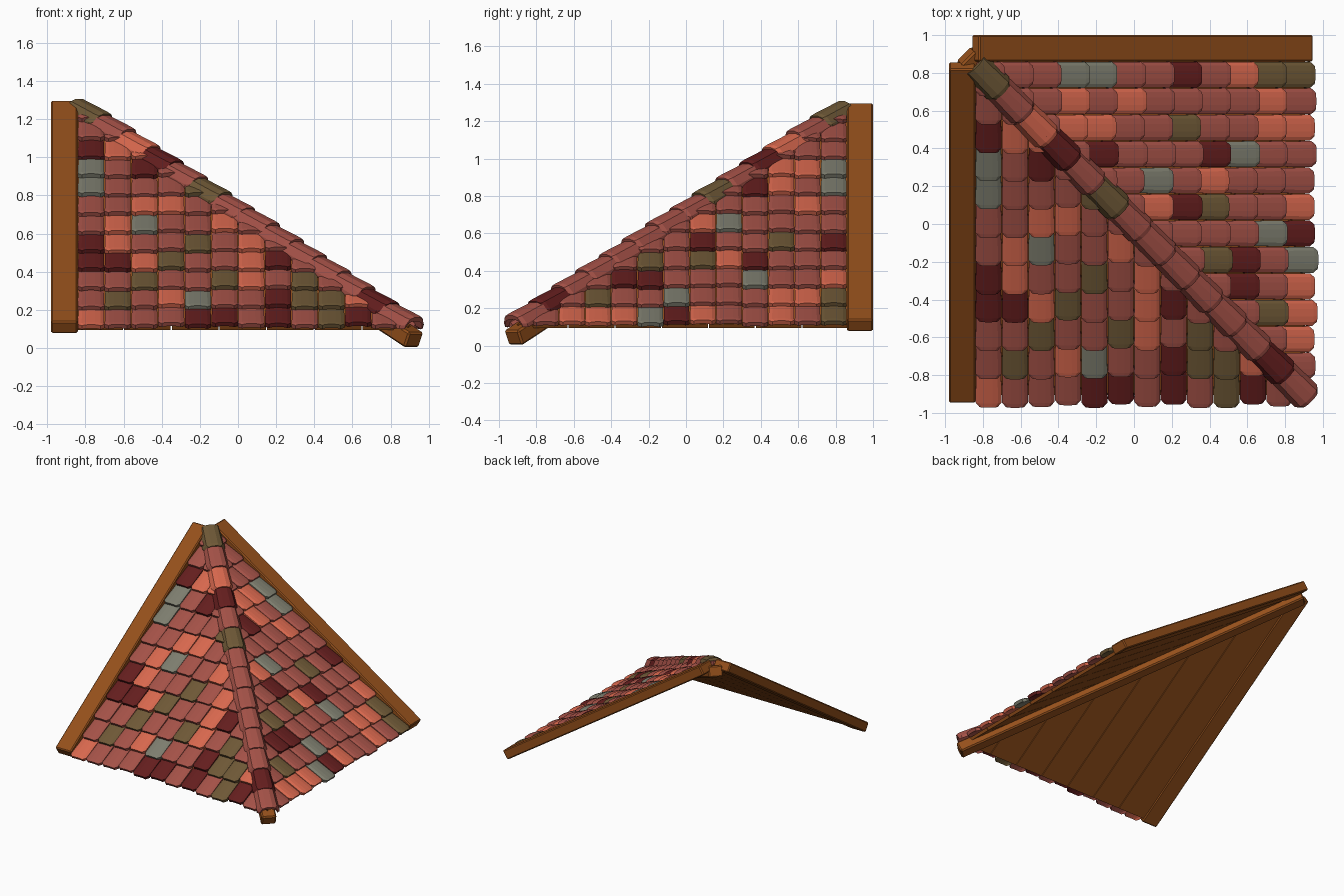
import bpy, bmesh, math, random
from mathutils import Vector

if "Cube" in bpy.data.objects:
    bpy.data.objects.remove(bpy.data.objects["Cube"])

random.seed(4)

# Materials: tile colours by letter, plus wood
COLORS = {'R': (0.38, 0.085, 0.065), 'O': (0.70, 0.14, 0.077), 'D': (0.13, 0.013, 0.013),
          'V': (0.16, 0.10, 0.038), 'G': (0.21, 0.21, 0.16), 'W': (0.30, 0.08, 0.011)}
KEYS = 'RODVGW'
MATS = []
for k in KEYS:
    m = bpy.data.materials.new('colour_' + k)
    m.diffuse_color = (*COLORS[k], 1)
    m.use_nodes = True
    m.node_tree.nodes["Principled BSDF"].inputs["Base Color"].default_value = m.diffuse_color
    MATS.append(m)

# Frames: (u across, v up the slope, w off the surface) to world
A = math.radians(33.3)
C, S = math.cos(A), math.sin(A)
RISE = math.tan(A)
HIP_Z = 0.138 + 0.95 * RISE


def slope(u, v, w):
    return Vector((u, -0.95 + v * C - w * S, 0.138 + v * S + w * C))


SIDE = Vector((1, 1, 0)).normalized()
UPHIP = Vector((-1, 1, RISE)).normalized()
HIPN = SIDE.cross(UPHIP)
HIP_STEP = math.sqrt(2 + RISE ** 2)


def hip(u, v, w):
    return Vector((0, 0, HIP_Z)) + SIDE * u + UPHIP * v + HIPN * w


def loft(bm, frame, stations, thick, mat):
    """Solid strip: each station is (v, list of (u, w)) for the upper skin."""
    rings = []
    for v, pts in stations:
        loop = [(u, w) for u, w in pts] + [(u, w - thick) for u, w in reversed(pts)]
        rings.append([bm.verts.new(frame(u, v, w)) for u, w in loop])
    n = len(rings[0])
    faces = [bm.faces.new(rings[0][::-1]), bm.faces.new(rings[-1])]
    for a, b in zip(rings, rings[1:]):
        for i in range(n):
            j = (i + 1) % n
            faces.append(bm.faces.new((a[i], a[j], b[j], b[i])))
    for f in faces:
        f.material_index = KEYS.index(mat)


def finish(bm, name, clip=False, swap=False, bevel=0):
    if clip:  # trim along the hip line
        r = bmesh.ops.bisect_plane(bm, geom=bm.verts[:] + bm.edges[:] + bm.faces[:],
                                   plane_co=(0, 0, 0), plane_no=(1, 1, 0), clear_outer=True)
        cut = [e for e in r['geom_cut'] if isinstance(e, bmesh.types.BMEdge)]
        bmesh.ops.holes_fill(bm, edges=cut, sides=0)
    if swap:  # reflect the front slope across the hip
        for v in bm.verts:
            v.co = Vector((-v.co.y, -v.co.x, v.co.z))
    bmesh.ops.recalc_face_normals(bm, faces=bm.faces[:])
    if bevel:
        bmesh.ops.bevel(bm, geom=bm.edges[:], offset=bevel, segments=1,
                        affect='EDGES', clamp_overlap=True, material=-1)
    me = bpy.data.meshes.new(name)
    bm.to_mesh(me)
    bm.free()
    for m in MATS:
        me.materials.append(m)
    ob = bpy.data.objects.new(name, me)
    bpy.context.collection.objects.link(ob)


def arch(mid, half, top, drop):
    """Faceted tile cross-section."""
    return [(mid + half * a, top - drop * b) for a, b in
            ((-1, 1), (-0.72, 0.25), (-0.3, 0), (0.3, 0), (0.72, 0.25), (1, 1))]


# Tile colours, one word per column, from the eave upwards
FRONT = ('ORRDDRRGGDRR RVRDOORRRORR RRVORGORDOR RORVRRORRDR DGRRVRRVRR DRVRRORRR '
         'RROOORRR DDRDRRR RVVRRR VVRRR DORRR RRRR').split()
RIGHT = ('VVORDRRGGRRR RORRRRORORRR OORRVRROORR RRGDRRRDRR RRRORGRRRR ORRVDORRR '
         'DGRRRRRR GRDVRRR ORDRRR OVRRR ORRR RORR').split()
PITCH, WIDTH, LENGTH = 0.179, 0.14, 2.1

for name, u0, grid, swap in (('front', -0.84, FRONT, False), ('right', -0.86, RIGHT, True)):
    # Overlapping tiles
    bm = bmesh.new()
    for c, word in enumerate(grid):
        mid = u0 + WIDTH * (c + 0.5)
        shift = random.uniform(-0.012, 0.012)
        for r in range(12):
            k = word[r] if r < len(word) else 'R'
            v = -0.018 + r * PITCH + shift + random.uniform(-0.004, 0.004)
            end = min(v + 0.205, LENGTH)
            lift = random.uniform(-0.003, 0.003)
            h = WIDTH / 2 - 0.001
            fall = 0.028 * (end - v) / 0.205
            loft(bm, slope, [(v, arch(mid, h * 0.7, lift, 0.007)),
                             (v + 0.024, arch(mid, h, lift - 0.002, 0.012)),
                             (end, arch(mid, h * 0.96, lift - fall, 0.012))], 0.024, k)
    finish(bm, name + '_tiles', True, swap)

    # Boards under the tiles
    bm = bmesh.new()
    for i in range(7):
        a = u0 - 0.01 + i * 0.25
        loft(bm, slope, [(0.025, [(a + 0.003, -0.045), (a + 0.247, -0.045)]),
                         (2.09, [(a + 0.003, -0.045), (a + 0.247, -0.045)])], 0.024, 'W')
    finish(bm, name + '_boards', True, swap)

    # Edge beam
    bm = bmesh.new()
    pts = [(u0 - 0.14, 0), (u0, 0)]
    loft(bm, slope, [(0, pts), (2.116, pts)], 0.076, 'W')
    finish(bm, name + '_edge_beam', False, swap, 0.008)

# Rafter under the hip
bm = bmesh.new()
pts = [(-0.055, -0.06), (0.055, -0.06)]
loft(bm, hip, [(-0.955 * HIP_STEP, pts), (0.86 * HIP_STEP, pts)], 0.087, 'W')
finish(bm, 'hip_rafter', bevel=0.01)

# Ridge caps along the hip, from the eave upwards
bm = bmesh.new()
for i, k in enumerate('RDRRRRRRVRDORV'):
    v = (-0.935 + 0.125 * i) * HIP_STEP + random.uniform(-0.006, 0.006)
    top = 0.016 + random.uniform(-0.003, 0.003)
    loft(bm, hip, [(v, arch(0, 0.066, top - 0.004, 0.045)),
                   (v + 0.022, arch(0, 0.084, top, 0.06)),
                   (v + 0.215, arch(0, 0.078, top - 0.016, 0.055))], 0.022, k)
finish(bm, 'hip_caps')
